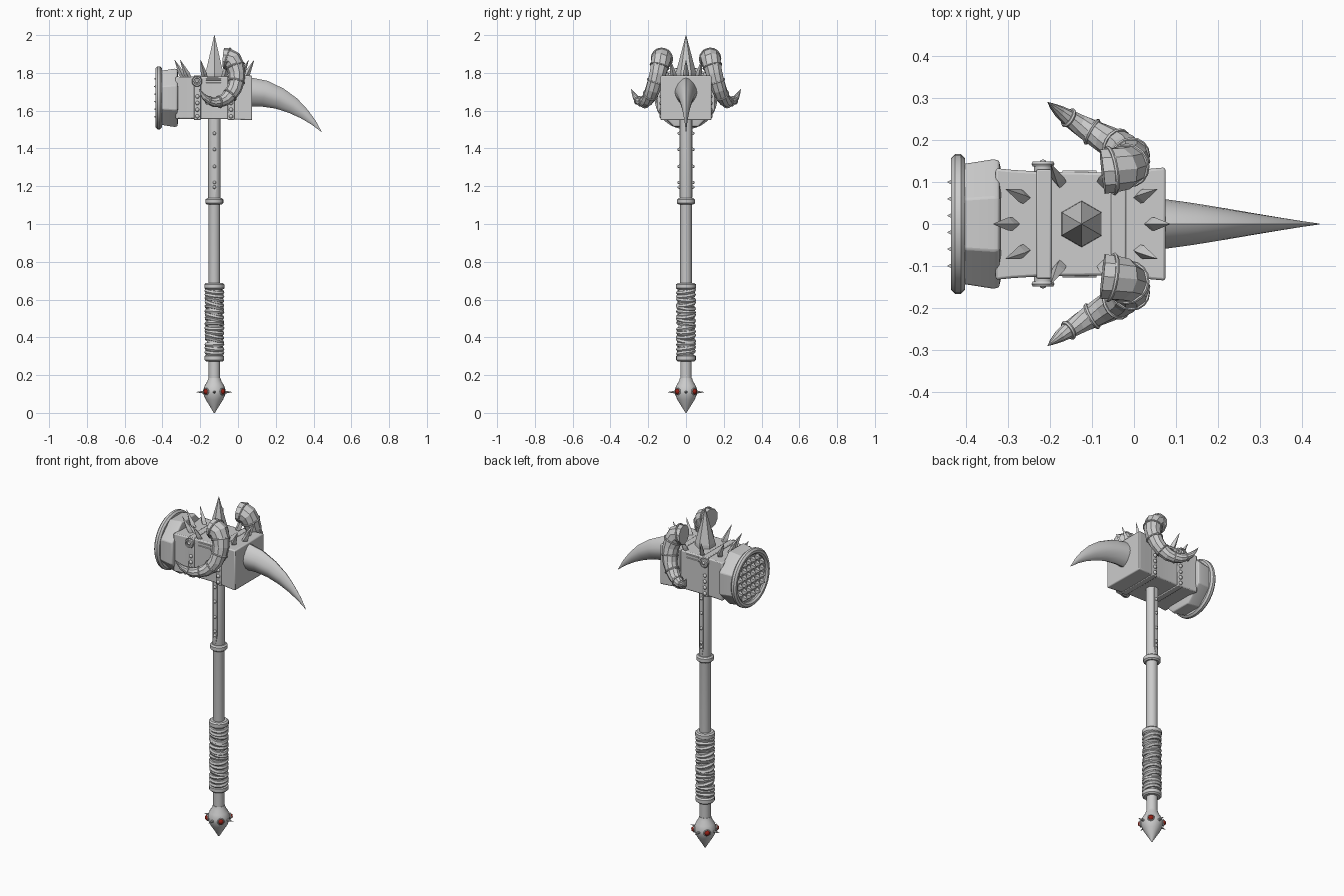
import bpy, bmesh, math, random
from mathutils import Vector, Matrix

random.seed(4)
if "Cube" in bpy.data.objects:
    bpy.data.objects.remove(bpy.data.objects["Cube"])

AX = -0.125   # shaft axis
HZ = 1.668    # head centre height
Y, Z = Vector((0, 1, 0)), Vector((0, 0, 1))


def material(name, colour):
    m = bpy.data.materials.new(name)
    m.use_nodes = True
    m.diffuse_color = (*colour, 1)
    m.node_tree.nodes["Principled BSDF"].inputs["Base Color"].default_value = (*colour, 1)
    return m


steel = material("pale grey", (0.6, 0.6, 0.6))
ruby = material("dark red", (0.3, 0.015, 0.008))


def tube(bm, points, radii, sides=16, phase=0.0, ref=None, closed=False, power=1.0):
    """Sweep a (possibly oval) cross-section along a path."""
    pts = [Vector(p) for p in points]
    n, rings = len(pts), []
    for i, p in enumerate(pts):
        if closed:
            t = pts[(i + 1) % n] - pts[i - 1]
        else:
            t = pts[min(i + 1, n - 1)] - pts[max(i - 1, 0)]
        t.normalize()
        r = ref or (Y if abs(t.y) < 0.9 else Z)
        side = t.cross(r).normalized()
        up = side.cross(t)
        a, b = radii[i] if isinstance(radii[i], tuple) else (radii[i], radii[i])
        ring = []
        for k in range(sides):
            ang = 2 * math.pi * k / sides + phase
            c, s = math.cos(ang), math.sin(ang)
            c, s = (math.copysign(abs(v) ** power, v) for v in (c, s))
            ring.append(bm.verts.new(p + side * a * c + up * b * s))
        rings.append(ring)
    for i in range(n if closed else n - 1):
        r0, r1 = rings[i], rings[(i + 1) % n]
        for k in range(sides):
            j = (k + 1) % sides
            bm.faces.new((r0[k], r0[j], r1[j], r1[k]))
    if not closed:
        bm.faces.new(rings[0])
        bm.faces.new(rings[-1])


def torus(bm, centre, axis, major, minor, count=20, sides=6):
    axis = Vector(axis).normalized()
    u = axis.orthogonal().normalized()
    w = axis.cross(u)
    path = []
    for k in range(count):
        a = 2 * math.pi * k / count
        path.append(Vector(centre) + (u * math.cos(a) + w * math.sin(a)) * major)
    tube(bm, path, [minor] * count, sides, ref=axis, closed=True)


def stud(bm, centre, radius):
    bmesh.ops.create_uvsphere(bm, u_segments=10, v_segments=6, radius=radius,
                              matrix=Matrix.Translation(centre))


def finish(bm, name, mat=steel, smooth=True, bevel=0):
    bmesh.ops.recalc_face_normals(bm, faces=bm.faces)
    me = bpy.data.meshes.new(name)
    bm.to_mesh(me)
    bm.free()
    me.materials.append(mat)
    ob = bpy.data.objects.new(name, me)
    bpy.context.collection.objects.link(ob)
    if smooth:
        bpy.ops.object.select_all(action='DESELECT')
        ob.select_set(True)
        bpy.context.view_layer.objects.active = ob
        bpy.ops.object.shade_smooth_by_angle(angle=math.radians(40))
    if bevel:
        mod = ob.modifiers.new("soft_edges", 'BEVEL')
        mod.width, mod.segments = bevel, 2
    return ob


def lathe_z(bm, profile, sides=20):
    tube(bm, [(AX, 0, z) for z, r in profile], [r for z, r in profile], sides)


def lathe_x(bm, profile, sides=32, phase=0.0):
    tube(bm, [(x, 0, HZ) for x, *r in profile],
         [tuple(r) if len(r) > 1 else r[0] for x, *r in profile], sides, phase)


def around(radius, z, angle):
    return Vector((AX + radius * math.cos(angle), radius * math.sin(angle), z))


# Shaft and collars
bm = bmesh.new()
lathe_z(bm, [(0.16, 0.03), (1.12, 0.031), (1.13, 0.033), (1.56, 0.033)])
finish(bm, "shaft")
bm = bmesh.new()
for z, r in ((0.29, 0.052), (0.67, 0.053), (1.12, 0.047)):
    lathe_z(bm, [(z - 0.017, r - 0.008), (z - 0.01, r), (z + 0.01, r), (z + 0.017, r - 0.008)])
finish(bm, "collars")

# Wrapped grip, with uneven windings
bm = bmesh.new()
lathe_z(bm, [(0.29, 0.04), (0.67, 0.04)])
for i in range(16):
    tilt = (random.uniform(-0.05, 0.3), random.uniform(-0.2, 0.2), 1)
    torus(bm, (AX, 0, 0.32 + i * 0.0215), tilt, 0.041, 0.0125)
finish(bm, "grip_wrap")

# Pommel with points and set gems
bm = bmesh.new()
lathe_z(bm, [(0, 0.003), (0.03, 0.021), (0.07, 0.046), (0.1, 0.059), (0.12, 0.06),
             (0.145, 0.051), (0.168, 0.037), (0.185, 0.032)])
finish(bm, "pommel")
points, gems, mounts = bmesh.new(), bmesh.new(), bmesh.new()
for i in range(4):
    a = i * math.pi / 2
    tube(points, [around(0.05, 0.11, a), around(0.094, 0.11, a)], [0.009, 0.001], 8)
    a += math.pi / 4
    stud(gems, around(0.06, 0.113, a), 0.016)
    torus(mounts, around(0.061, 0.113, a), around(1, 0, a) - around(0, 0, a), 0.016, 0.004, 12)
finish(points, "pommel_points")
finish(gems, "pommel_gems", ruby)
finish(mounts, "gem_mounts")

# Studded strips on the upper shaft
bm = bmesh.new()
for s in (-1, 1):
    tube(bm, [(AX, s * 0.031, 1.14), (AX, s * 0.031, 1.19), (AX, s * 0.031, 1.55)],
         [(0.002, 0.004), (0.016, 0.006), (0.016, 0.006)], 4, math.pi / 4)
    for z in (1.195, 1.22, 1.305, 1.395, 1.48):
        stud(bm, (AX, s * 0.036, z), 0.009)
finish(bm, "shaft_strips")

# Waisted head block; rows are x, half height, half depth
Q = math.sqrt(2)
bm = bmesh.new()
rows = [(-0.33, 0.112, 0.133), (-0.29, 0.111, 0.129), (-0.21, 0.112, 0.124),
        (-0.04, 0.113, 0.123), (0.01, 0.116, 0.129), (0.075, 0.118, 0.135)]
lathe_x(bm, [(x, h * Q, d * Q) for x, h, d in rows], 4, math.pi / 4)
finish(bm, "head_block", bevel=0.006)

# Straps with rivets and round end caps
straps, rivets, caps = bmesh.new(), bmesh.new(), bmesh.new()
for x in (-0.215, -0.037):
    lathe_x(straps, [(x - 0.018, 0.118 * Q, 0.13 * Q), (x + 0.018, 0.118 * Q, 0.13 * Q)],
            4, math.pi / 4)
    for s in (-1, 1):
        for z in (1.57, 1.605, 1.64, 1.675):
            stud(rivets, (x, s * 0.13, z), 0.011)
for s in (-1, 1):
    tube(caps, [(-0.217, s * 0.12, 1.755), (-0.217, s * 0.145, 1.755)], [0.022, 0.022])
    torus(caps, (-0.217, s * 0.143, 1.755), Y, 0.021, 0.007)
    stud(caps, (-0.217, s * 0.145, 1.755), 0.009)
    # small raised bars between the straps
    for z in (1.765, 1.745):
        tube(caps, [(-0.17, s * 0.123, z), (-0.09, s * 0.123, z)], [0.005, 0.005], 6)
finish(straps, "head_straps", bevel=0.004)
finish(rivets, "strap_rivets")
finish(caps, "strap_caps")

# Striking drum: octagonal body, round rim and toothed face
bm = bmesh.new()
lathe_x(bm, [(-0.418, 0.154), (-0.4, 0.156), (-0.335, 0.167), (-0.322, 0.164), (-0.317, 0.14)],
        8, math.pi / 8)
finish(bm, "drum_body", bevel=0.004)
bm = bmesh.new()
path = [around(0, 0, 0)] * 0
for k in range(40):
    a = 2 * math.pi * k / 40
    path.append((-0.42, 0.15 * math.cos(a), HZ + 0.15 * math.sin(a)))
tube(bm, path, [0.018] * 40, 8, math.pi / 8, ref=Vector((1, 0, 0)), closed=True)
finish(bm, "drum_rim")
bm = bmesh.new()
for i in range(6):
    for j in range(6):
        y, z = (i - 2.5) * 0.04, (j - 2.5) * 0.04
        if math.hypot(y, z) < 0.13:
            tube(bm, [(-0.41, y, HZ + z), (-0.445, y, HZ + z)], [0.026, 0.001], 4, math.pi / 4)
finish(bm, "drum_teeth", smooth=False)

# Great spike and the ring of small tilted spikes on top
bm = bmesh.new()
tube(bm, [(AX, 0, 1.77), (AX, 0, 1.8), (AX, 0, 2.0)], [0.056, 0.054, 0.001], 6, math.pi / 6)
finish(bm, "top_spike", smooth=False)
bm = bmesh.new()
spots = [(-0.285, 0), (0.035, 0)]
for s in (-1, 1):
    spots += [(-0.26, s * 0.062), (-0.175, s * 0.098), (-0.075, s * 0.098), (0.01, s * 0.062)]
for x, y in spots:
    out = Vector((x - AX, y, 0)).normalized()
    base = Vector((x, y, 1.772))
    mid = base + out * 0.014 + Z * 0.025
    tube(bm, [base, mid, base + out * 0.05 + Z * 0.095], [0.015, 0.016, 0.001], 4)
finish(bm, "small_spikes", smooth=False)

# Curved claw on the back of the head
bm = bmesh.new()
tube(bm, [(0.06, 0, 1.698), (0.14, 0, 1.69), (0.22, 0, 1.664), (0.29, 0, 1.627),
          (0.35, 0, 1.583), (0.4, 0, 1.537), (0.442, 0, 1.488)],
     [(0.078, 0.061), (0.07, 0.05), (0.057, 0.037), (0.044, 0.025), (0.029, 0.015),
      (0.015, 0.007), (0.001, 0.001)], 16, power=1.25)
finish(bm, "claw")


# Ringed horns, one each side
def smooth_path(keys, steps):
    out = []
    for i in range(len(keys) - 1):
        a, b, c, d = (Vector(keys[min(max(i + k, 0), len(keys) - 1)]) for k in (-1, 0, 1, 2))
        for s in range(steps):
            t = s / steps
            out.append(0.5 * (2 * b + (c - a) * t + (2 * a - 5 * b + 4 * c - d) * t * t
                              + (3 * b - a - 3 * c + d) * t ** 3))
    return out + [Vector(keys[-1])]


# each key is x, y, z, radius
horn = [(-0.075, 0.125, 1.877, 0.056), (-0.03, 0.132, 1.866, 0.053),
        (-0.006, 0.15, 1.795, 0.045), (-0.02, 0.175, 1.715, 0.04),
        (-0.07, 0.203, 1.658, 0.034), (-0.13, 0.237, 1.645, 0.025),
        (-0.178, 0.268, 1.672, 0.015), (-0.205, 0.29, 1.715, 0.001)]
for s, side in ((1, "back"), (-1, "front")):
    keys = smooth_path([Vector((x, s * y, z, r)) for x, y, z, r in horn], 2)
    path, radii = [k.xyz for k in keys], [k.w for k in keys]
    bm = bmesh.new()
    tube(bm, path, radii, 10)
    finish(bm, side + "_horn", smooth=False)
    bm = bmesh.new()
    for i in range(1, len(path) - 2, 2):
        torus(bm, path[i], path[i + 1] - path[i - 1], radii[i], 0.005, 16)
    finish(bm, side + "_horn_rings")
